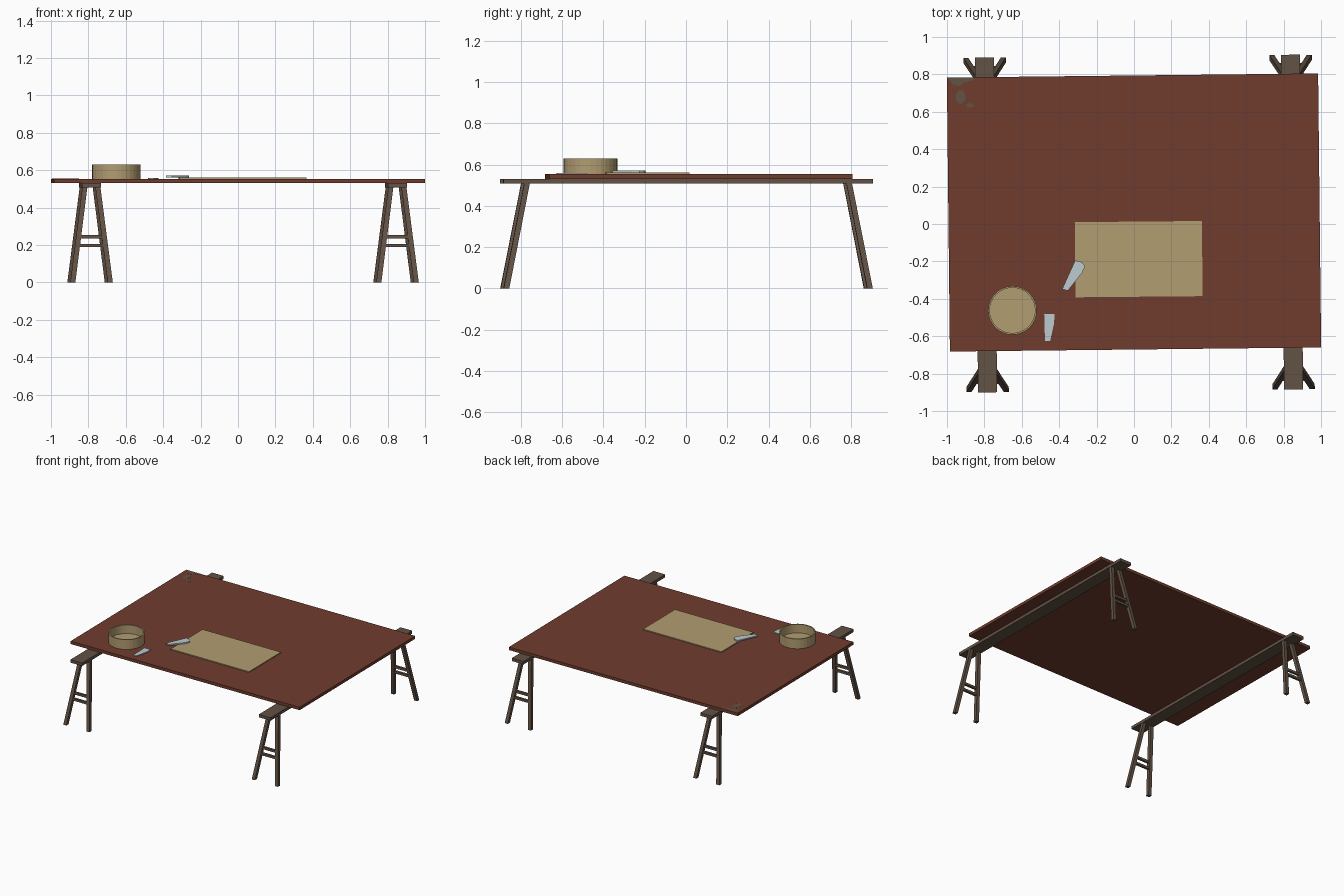
import bpy, bmesh, math
from mathutils import Matrix, Vector

if "Cube" in bpy.data.objects:
    bpy.data.objects.remove(bpy.data.objects["Cube"])


def material(name, rgb):
    m = bpy.data.materials.new(name)
    lin = [(c / 255 / 12.92) if c < 11 else ((c / 255 + 0.055) / 1.055) ** 2.4 for c in rgb]
    m.diffuse_color = (*lin, 1)
    m.use_nodes = True
    m.node_tree.nodes["Principled BSDF"].inputs["Base Color"].default_value = m.diffuse_color
    return m


RED = material("red_brown_board", (112, 60, 46))
WOOD = material("dark_wood", (98, 82, 69))
TAN = material("tan", (178, 157, 113))
BLADE = material("pale_steel", (188, 203, 207))


def finish(bm, name, mat, matrix=None):
    bmesh.ops.recalc_face_normals(bm, faces=bm.faces)
    if matrix is not None:
        bm.transform(matrix)
    me = bpy.data.meshes.new(name)
    bm.to_mesh(me)
    bm.free()
    me.materials.append(mat)
    ob = bpy.data.objects.new(name, me)
    bpy.context.collection.objects.link(ob)
    return ob


def place(x, y, angle):
    return Matrix.Translation((x, y, 0)) @ Matrix.Rotation(angle, 4, 'Z')


def box(name, mat, centre, size, matrix=None):
    bm = bmesh.new()
    bmesh.ops.create_cube(bm, size=1)
    for v in bm.verts:
        v.co = Vector(centre) + Vector([a * b for a, b in zip(v.co, size)])
    return finish(bm, name, mat, matrix)


def loft(name, mat, low, high, matrix=None):
    """Solid between two matching point loops."""
    bm = bmesh.new()
    a = [bm.verts.new(p) for p in low]
    b = [bm.verts.new(p) for p in high]
    n = len(a)
    bm.faces.new(a)
    bm.faces.new(b)
    for i in range(n):
        j = (i + 1) % n
        bm.faces.new((a[i], a[j], b[j], b[i]))
    return finish(bm, name, mat, matrix)


def plate(name, mat, outline, z0, z1):
    return loft(name, mat, [(x, y, z0) for x, y in outline], [(x, y, z1) for x, y in outline])


# Two trestles: a long beam on splayed leg pairs
def leg_axis(z):
    t = z / 0.508
    return 0.10 - 0.065 * t, 0.88 - 0.10 * t


def square(x, y, z, h=0.0135):
    return [(x + h * i, y + h * j, z) for i, j in ((-1, -1), (1, -1), (1, 1), (-1, 1))]


for side, mx in (("left", place(-0.791, -0.005, 0.009)), ("right", place(0.845, 0.01, 0.009))):
    box(side + "_beam", WOOD, (0, 0, 0.5185), (0.102, 1.79, 0.023), mx)
    for end, sy in (("front", -1), ("back", 1)):
        for k, sx in enumerate((-1, 1)):
            x0, y0 = leg_axis(0)
            x1, y1 = leg_axis(0.51)
            loft(f"{side}_{end}_leg_{k}", WOOD, square(sx * x0, sy * y0, 0),
                 square(sx * x1, sy * y1, 0.51), mx)
        for k, z in enumerate((0.197, 0.243)):
            x, y = leg_axis(z)
            box(f"{side}_{end}_rung_{k}", WOOD, (0, sy * y, z), (2 * x, 0.018, 0.018), mx)

# Table top
top = place(0, 0.0615, 0.011)
box("table_top", RED, (0, 0, 0.5415), (1.985, 1.465, 0.023), top)

# Worn patches in the back left corner
plate("worn_corner", WOOD, [(-0.995, 0.782), (-0.985, 0.768), (-0.965, 0.742), (-0.93, 0.738),
                            (-0.91, 0.755), (-0.86, 0.768), (-0.85, 0.783)], 0.552, 0.554)
for name, x, y, rx, ry in (("worn_spot", -0.927, 0.68, 0.026, 0.038),
                           ("small_worn_spot", -0.878, 0.634, 0.02, 0.012)):
    plate(name, WOOD, [(x + rx * math.cos(a * math.pi / 6), y + ry * math.sin(a * math.pi / 6))
                       for a in range(12)], 0.552, 0.554)

# Board on the table
box("sheet", TAN, (0, 0, 0.5565), (0.68, 0.402, 0.008), place(0.025, -0.188, 0.009))

# Round open tub: lathed wall with a floor
bm = bmesh.new()
N = 32
prof = [(0.13, 0.552), (0.13, 0.63), (0.121, 0.63), (0.121, 0.562)]
rings = [[bm.verts.new((r * math.cos(2 * math.pi * i / N), r * math.sin(2 * math.pi * i / N), z))
          for i in range(N)] for r, z in prof]
for a, b in zip(rings, rings[1:]):
    for i in range(N):
        j = (i + 1) % N
        bm.faces.new((a[i], a[j], b[j], b[i]))
bm.faces.new(rings[0])
bm.faces.new(rings[-1])
finish(bm, "round_tub", TAN, place(-0.65, -0.462, 0))

# Two flat blades
plate("blade_on_sheet", BLADE, [(-0.315, -0.195), (-0.28, -0.203), (-0.262, -0.225),
                                (-0.278, -0.262), (-0.354, -0.357), (-0.384, -0.348)], 0.561, 0.571)
plate("blade_on_table", BLADE, [(-0.48, -0.48), (-0.424, -0.48), (-0.428, -0.535),
                                (-0.448, -0.625), (-0.476, -0.626)], 0.5525, 0.559)
